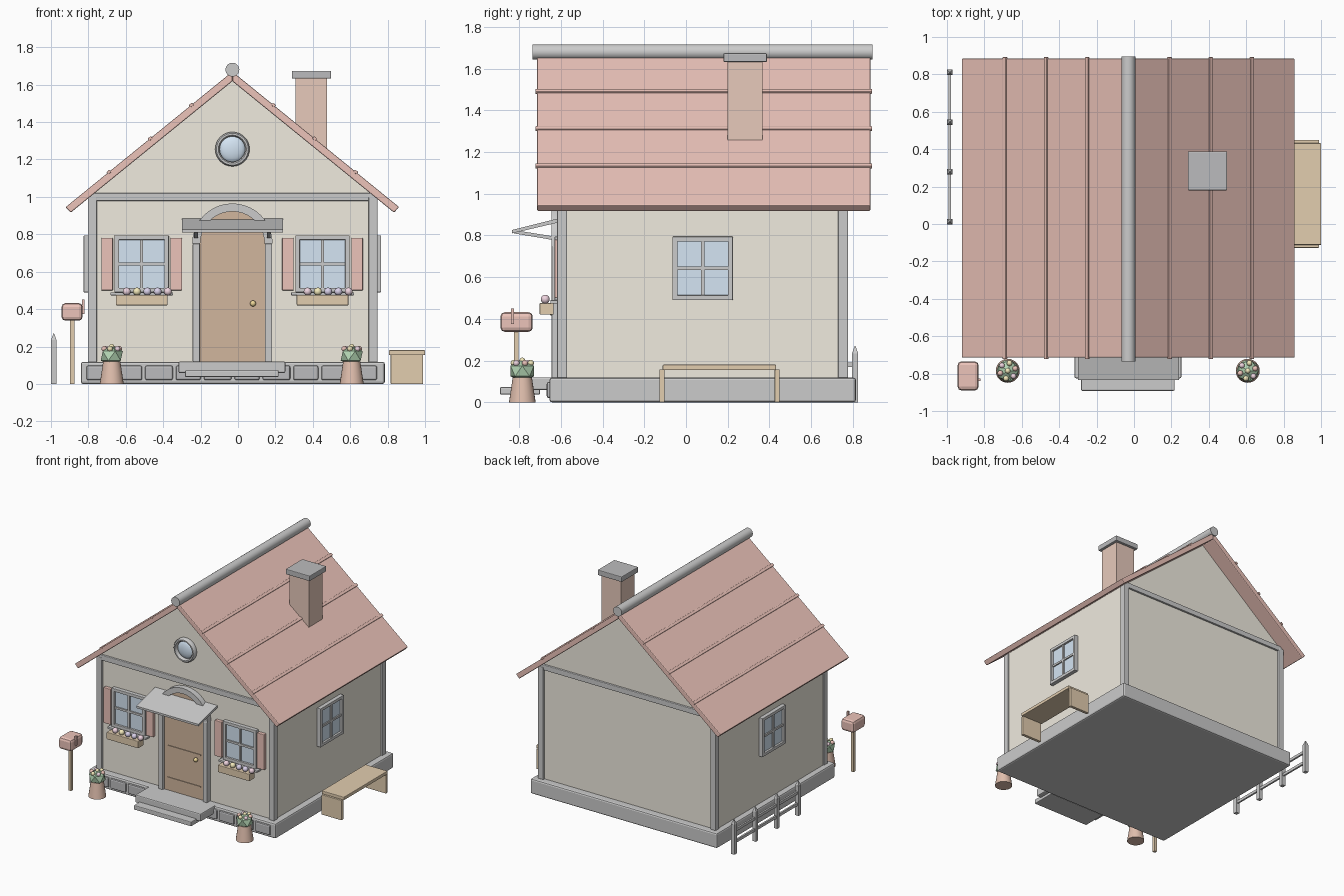
import bpy, bmesh, math
from mathutils import Vector, Matrix

if "Cube" in bpy.data.objects:
    bpy.data.objects.remove(bpy.data.objects["Cube"])

CX = -0.03          # house centre line
YF, YB = -0.60, 0.76  # front and back wall planes
COL = dict(wall=(.87, .83, .74), roof=(.84, .55, .49), trim=(.88, .89, .89), glass=(.66, .78, .90),
           door=(.64, .47, .34), wood=(.76, .61, .43), terra=(.75, .52, .42), brick=(.80, .59, .50),
           stone=(.62, .62, .63), dark=(.50, .50, .51), leaf=(.45, .66, .45), pink=(.86, .66, .74),
           yellow=(.90, .82, .50), lilac=(.70, .64, .82), gold=(.85, .68, .32))
mats = {}


def finish(name, bm, color, bevel=0, smooth=False, seg=2):
    bmesh.ops.recalc_face_normals(bm, faces=bm.faces)
    me = bpy.data.meshes.new(name)
    bm.to_mesh(me)
    bm.free()
    ob = bpy.data.objects.new(name, me)
    bpy.context.collection.objects.link(ob)
    if color not in mats:
        mats[color] = bpy.data.materials.new(color)
        mats[color].diffuse_color = (*COL[color], 1)
    me.materials.append(mats[color])
    if bevel:
        m = ob.modifiers.new("bevel", 'BEVEL')
        m.width, m.segments = bevel, seg
    if smooth:
        bpy.context.view_layer.objects.active = ob
        ob.select_set(True)
        bpy.ops.object.shade_smooth_by_angle(angle=math.radians(40))
        ob.select_set(False)
    return ob


def box(name, x, y, z, color, bevel=0):
    bm = bmesh.new()
    size = Vector((x[1] - x[0], y[1] - y[0], z[1] - z[0]))
    mid = Vector((x[0] + x[1], y[0] + y[1], z[0] + z[1])) / 2
    bmesh.ops.create_cube(bm, size=1, matrix=Matrix.Translation(mid) @ Matrix.Diagonal((*size, 1)))
    return finish(name, bm, color, bevel)


def prism(name, pts, a, b, color, axis='y', bevel=0, smooth=False):
    """Extrude an (x,z) profile along y, or a (y,z) profile along x."""
    put = (lambda p, t: (p[0], t, p[1])) if axis == 'y' else (lambda p, t: (t, p[0], p[1]))
    bm = bmesh.new()
    f = bm.faces.new([bm.verts.new(put(p, a)) for p in pts])
    ext = bmesh.ops.extrude_face_region(bm, geom=[f])['geom']
    d = Vector(put((0, 0), b - a))
    bmesh.ops.translate(bm, vec=d, verts=[v for v in ext if isinstance(v, bmesh.types.BMVert)])
    return finish(name, bm, color, bevel, smooth)


def cone(name, loc, r1, r2, h, color, rot=None, n=24, bevel=0):
    bm = bmesh.new()
    m = Matrix.Translation(loc) @ (rot or Matrix.Identity(4))
    bmesh.ops.create_cone(bm, cap_ends=True, segments=n, radius1=r1, radius2=r2, depth=h, matrix=m)
    return finish(name, bm, color, bevel, True)


def ball(name, loc, r, color, scale=(1, 1, 1)):
    bm = bmesh.new()
    bmesh.ops.create_uvsphere(bm, u_segments=16, v_segments=10, radius=r,
                              matrix=Matrix.Translation(loc) @ Matrix.Diagonal((*scale, 1)))
    return finish(name, bm, color, 0, True)


def arc(cx, cz, r, a0, a1, n):
    return [(cx + r * math.cos(a0 + (a1 - a0) * i / n), cz + r * math.sin(a0 + (a1 - a0) * i / n))
            for i in range(n + 1)]


RX = Matrix.Rotation(math.pi / 2, 4, 'X')

# Foundation, stones and steps
box("foundation", (-.84, .785), (-.655, .815), (0, .118), 'stone', .012)
for i in range(10):
    c, w = CX + (i - 4.5) * .157, (.074, .067)[i % 2]
    box("foundation_stone", (c - w, c + w), (-.668, -.64), (.02, .098), 'dark', .01)
box("upper_step", (-.318, .253), (-.825, -.60), (.058, .12), 'stone', .008)
box("lower_step", (-.283, .217), (-.892, -.70), (.037, .073), 'stone', .006)

# Walls with gables, corner posts and gable beams
prism("walls", [(CX - .765, .11), (CX + .765, .11), (CX + .765, 1.0), (CX, 1.622), (CX - .765, 1.0)],
      YF, YB, 'wall')
for x in (-.803, .698):
    for y in (-.618, .73):
        box("corner_post", (x, x + .048), (y, y + .048), (.115, 1.0), 'trim', .005)
for y in (-.615, .745):
    box("gable_beam", (-.79, .73), (y, y + .03), (.978, 1.02), 'trim', .005)

# Roof slabs with battens and ridge cap
slope = math.atan2(.724, .89)
for s in (-1, 1):
    prism("roof_panel", [(CX, 1.67), (CX + s * .892, .945), (CX + s * .864, .916), (CX, 1.618)],
          -.715, .885, 'roof', bevel=.006)
    for d in (.22, .44, .66):
        x, z = CX + s * d, 1.67 - d * .8135
        t, n = Vector((s * math.cos(slope), -math.sin(slope))) * .011, \
            Vector((s * math.sin(slope), math.cos(slope))) * .008
        p = Vector((x, z))
        prism("roof_batten", [p - t - n, p + t - n, p + t + n, p - t + n], -.722, .892, 'roof', bevel=.003)
cone("ridge_cap", (CX, .08, 1.68), .037, .037, 1.63, 'trim', RX, 24)

# Chimney
box("chimney", (.308, .477), (.199, .368), (1.15, 1.64), 'brick')
box("chimney_cap", (.288, .498), (.18, .388), (1.632, 1.674), 'dark', .005)

# Round gable window: ring and domed glass
bm = bmesh.new()
prof = [(.068, 0), (.068, -.025), (.075, -.034), (.085, -.034), (.092, -.025), (.092, 0)]
vs = [bm.verts.new((CX + r, YF + y, 1.255)) for r, y in prof]
es = [bm.edges.new((vs[i], vs[(i + 1) % 6])) for i in range(6)]
bmesh.ops.spin(bm, geom=vs + es, cent=(CX, 0, 1.255), axis=(0, 1, 0), angle=2 * math.pi, steps=32,
               use_merge=True)
bmesh.ops.remove_doubles(bm, verts=bm.verts, dist=1e-4)
finish("round_window_frame", bm, 'trim', 0, True)
ball("round_window_glass", (CX, YF, 1.255), .072, 'glass', (1, .35, 1))

# Arched door, its surround, rails and knob
Z = .75
prism("door", [(CX - .175, .118), (CX + .175, .118)] + arc(CX, Z, .175, 0, math.pi, 20), -.625, -.59, 'door')
for z in (.22, .47, .735):
    box("door_rail", (CX - .145, CX + .145), (-.63, -.62), (z - .004, z + .004), 'door')
prism("door_arch", arc(CX, Z, .215, 0, math.pi, 20) + arc(CX, Z, .172, math.pi, 0, 20),
      -.645, -.59, 'trim', smooth=True)
for s in (-1, 1):
    a, b = sorted((CX + s * .174, CX + s * .212))
    box("door_jamb", (a, b), (-.645, -.59), (.118, Z), 'trim', .004)
ball("door_knob", (.08, -.64, .43), .016, 'gold')

# Awning over the door with diagonal brackets
prism("awning", [(-.835, .81), (-.835, .826), (-.60, .885), (-.60, .865)], -.30, .24, 'trim', 'x')
for x in (-.235, .155):
    prism("awning_bracket", [(-.825, .81), (-.825, .826), (-.60, .79), (-.60, .772)], x, x + .02, 'trim', 'x')


def window(c, z, place):
    """Framed window with cross bars; place turns local (u, depth, z) ranges into a box."""
    w, h, t = .145, .152, .024
    place("window_glass", (c - w + t, c + w - t), (0, .014), (z - h + t, z + h - t), 'glass')
    for s in (-1, 1):
        u = sorted((c + s * (w - t), c + s * w))
        v = sorted((z + s * (h - t), z + s * h))
        place("window_stile", u, (-.01, .03), (z - h, z + h), 'trim', .003)
        place("window_rail", (c - w, c + w), (-.01, .03), v, 'trim', .003)
    place("window_mullion", (c - .008, c + .008), (0, .024), (z - h + t, z + h - t), 'trim')
    place("window_bar", (c - w + t, c + w - t), (0, .024), (z - .008, z + .008), 'trim')


def on_front(name, u, d, z, *rest):
    box(name, u, (YF - d[1], YF - d[0]), z, *rest)


# Front windows with shutters, sills and flower boxes
for c in (CX - .485, CX + .482):
    window(c, .642, on_front)
    for s in (-1, 1):
        m = c + s * .185
        on_front("shutter", (m - .031, m + .031), (0, .03), (.50, .78), 'roof', .004)
    on_front("window_sill", (c - .168, c + .168), (0, .05), (.474, .49), 'trim', .003)
    on_front("flower_box", (c - .138, c + .138), (.035, .102), (.42, .476), 'wood', .004)
    for i, col in enumerate(('pink', 'yellow', 'lilac', 'lilac', 'pink')):
        ball("box_flower", (c + .03 + (i - 2) * .055, -.675, .494), .021, col)

# Side windows
for s in (-1, 1):
    wall_x = CX + s * .765
    window(.08, .642, lambda name, u, d, z, *rest: box(
        name, sorted((wall_x + s * d[0], wall_x + s * d[1])), u, z, *rest))

# Flower pots
for x in (-.675, .608):
    y = -.785
    cone("pot", (x, y, .06), .064, .046, .12, 'terra')
    bm = bmesh.new()
    bmesh.ops.create_icosphere(bm, subdivisions=1, radius=.066,
                               matrix=Matrix.Translation((x, y, .15)) @ Matrix.Diagonal((1, 1, .85, 1)))
    finish("pot_plant", bm, 'leaf')
    for i in range(6):
        a = i * math.pi / 3 + .3
        ball("pot_flower", (x + .042 * math.cos(a), y + .042 * math.sin(a), .188), .015,
             ('roof', 'yellow', 'pink')[i % 3])
    ball("pot_flower", (x, y, .20), .014, 'yellow')

# Mailbox
box("mailbox_post", (-.897, -.874), (-.826, -.803), (0, .35), 'wood')
box("mailbox", (-.943, -.831), (-.89, -.735), (.338, .432), 'roof', .02)
box("mailbox_flag", (-.833, -.821), (-.84, -.825), (.375, .45), 'roof')

# Bench
box("bench_seat", (.807, 1.0), (-.112, .432), (.154, .18), 'wood', .004)
for y in (-.127, .425):
    box("bench_leg", (.816, .99), (y, y + .024), (0, .157), 'wood', .003)

# Picket fence
for i in range(4):
    y = .013 + i * .266
    box("fence_post", (-1.0, -.97), (y - .015, y + .015), (0, .235), 'trim')
    cone("fence_tip", (-.985, y, .2525), .0212, .002, .037, 'trim', Matrix.Rotation(math.pi / 4, 4, 'Z'), 4)
for z in (.09, .18):
    box("fence_rail", (-.992, -.978), (.013, .811), (z - .011, z + .011), 'trim')

for m in bpy.data.materials:
    if m.users and not m.is_grease_pencil:
        m.use_nodes = True
        m.node_tree.nodes["Principled BSDF"].inputs["Base Color"].default_value = m.diffuse_color
